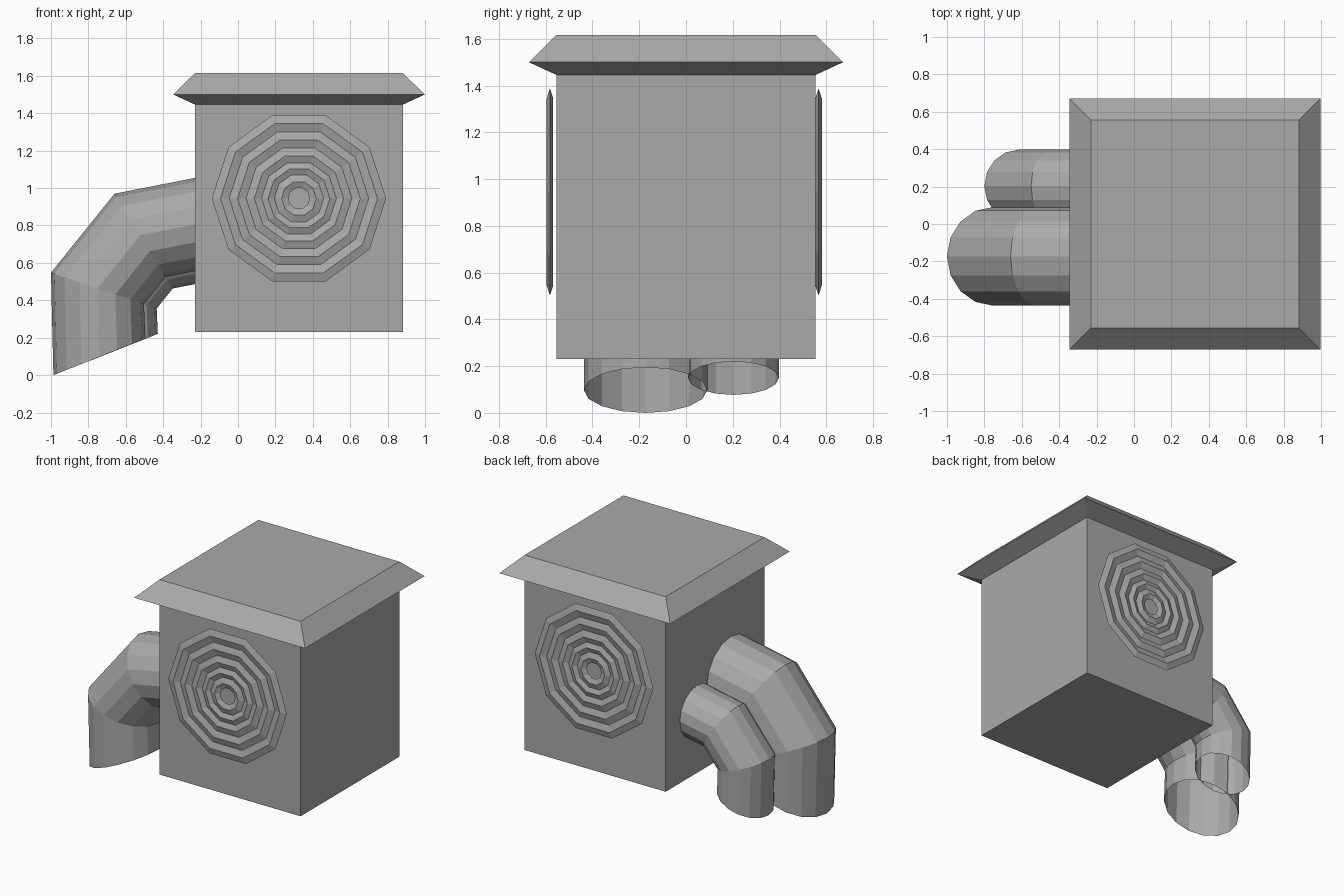
import bpy
from math import cos, sin, tau
from mathutils import Vector

cube = bpy.data.objects.get("Cube")
if cube:
    bpy.data.objects.remove(cube)

grey = bpy.data.materials.new("grey metal")
grey.use_nodes = True
grey.diffuse_color = (0.4, 0.4, 0.4, 1)
grey.node_tree.nodes["Principled BSDF"].inputs["Base Color"].default_value = (0.4, 0.4, 0.4, 1)


def loft(name, rings, caps=False, closed=False):
    """Skin a list of equal-length vertex loops into one flat-shaded object."""
    n = len(rings[0])
    count = len(rings)
    verts = [v for ring in rings for v in ring]
    faces = []
    for i in range(count if closed else count - 1):
        a, b = i * n, (i + 1) % count * n
        for j in range(n):
            k = (j + 1) % n
            faces.append((a + j, a + k, b + k, b + j))
    if caps:
        faces.append(tuple(reversed(range(n))))
        faces.append(tuple(range((count - 1) * n, count * n)))
    mesh = bpy.data.meshes.new(name)
    mesh.from_pydata(verts, [], faces)
    mesh.materials.append(grey)
    obj = bpy.data.objects.new(name, mesh)
    bpy.context.collection.objects.link(obj)
    return obj


CX = 0.326   # centre of the housing


def square(half, z):
    return [(CX + sx * half, sy * half, z)
            for sx, sy in ((-1, -1), (1, -1), (1, 1), (-1, 1))]


# Housing and flared lid
loft("housing", [square(0.555, 0.23), square(0.555, 1.446)], caps=True)
loft("lid", [square(0.555, 1.446), square(0.672, 1.50), square(0.555, 1.616)], caps=True)


# Concentric ten-sided grille rings with diamond cross-sections
def grille_ring(name, outer, ridge, inner, y, depth=0.014):
    section = ((outer, 0), (ridge, -depth), (inner, 0), (ridge, depth))
    rings = [[(CX + r * cos(tau * j / 10), y + dy, 0.945 + r * sin(tau * j / 10))
              for j in range(10)] for r, dy in section]
    loft(name, rings, closed=True)


radii = (0.466, 0.42, 0.373, 0.328, 0.283, 0.239, 0.2, 0.165, 0.132, 0.093, 0.057)
for side, y in (("front", -0.582), ("back", 0.567)):
    for i in range(0, len(radii) - 1, 2):
        grille_ring(f"{side}_grille_ring_{i // 2 + 1}", *radii[i:i + 3], y)


# Open-ended mitred pipes: outer and inner bend points (x, z) at each joint
joints = (((-0.10, 1.08), (-0.10, 0.582)),
          ((-0.66, 0.97), (-0.387, 0.525)),
          ((-1.0, 0.548), (-0.503, 0.38)),
          ((-0.987, 0.0), (-0.495, 0.195)))


def pipe(name, y, radius, scale=1, dx=0, dz=0, sides=16):
    rings = []
    for outer, inner in joints:
        a, b = Vector(outer), Vector(inner)
        mid, arm = (a + b) / 2, (a - b) / 2
        ring = []
        for j in range(sides):
            t = tau * j / sides
            p = (mid + arm * cos(t)) * scale
            ring.append((p.x + dx, y + radius * sin(t), p.y + dz))
        rings.append(ring)
    loft(name, rings)


pipe("large_pipe", -0.173, 0.264)
pipe("small_pipe", 0.203, 0.194, scale=0.735, dx=-0.065, dz=0.077)
